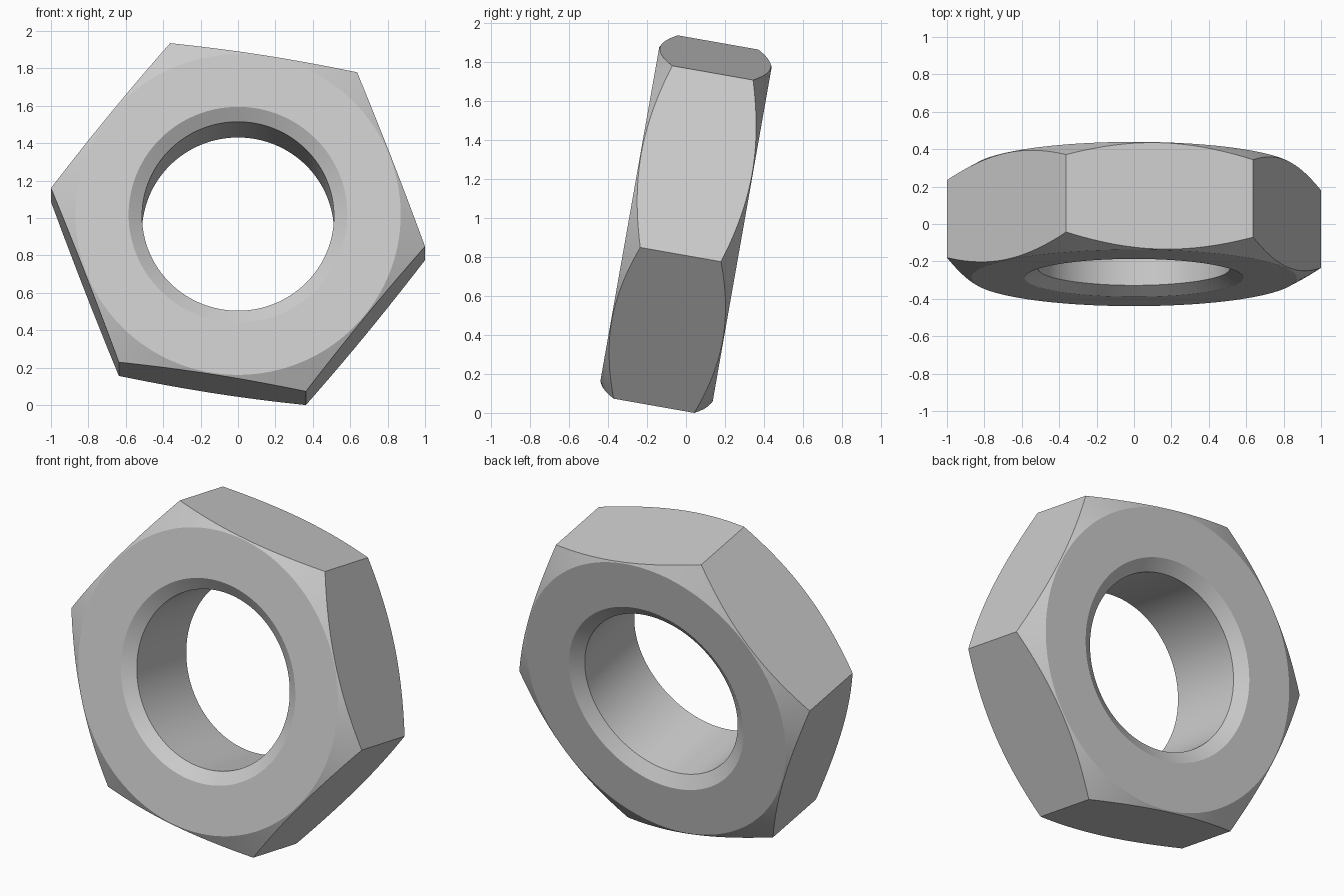
import bpy, bmesh, math
from mathutils import Matrix

if "Cube" in bpy.data.objects:
    bpy.data.objects.remove(bpy.data.objects["Cube"])

# Main dimensions
R = 1.0125                     # hexagon corner radius
APOTHEM = R * math.cos(math.pi / 6)
HALF = 0.2925                  # half thickness
FLAT = 0.87                    # radius where the 30 degree chamfer starts
BORE, SINK, SINK_DEPTH = 0.513, 0.585, 0.05
SEG = 144                      # multiple of 6 so the corners are exact


def section(angle):
    """Closed radial section (radius, height) of the nut at an angle from a corner."""
    hex_r = APOTHEM / math.cos(angle % (math.pi / 3) - math.pi / 6)
    shoulder = HALF - (hex_r - FLAT) * math.tan(math.pi / 6)
    half = [(BORE, HALF - SINK_DEPTH), (SINK, HALF), (FLAT, HALF), (hex_r, shoulder)]
    return half + [(r, -h) for r, h in reversed(half)]


# Hexagon nut: sweep the section around the axis
bm = bmesh.new()
rings = []
for i in range(SEG):
    a = 2 * math.pi * i / SEG
    rings.append([bm.verts.new((r * math.cos(a), r * math.sin(a), h))
                  for r, h in section(a)])
for i in range(SEG):
    p, q = rings[i], rings[(i + 1) % SEG]
    for j in range(8):
        k = (j + 1) % 8
        bm.faces.new((p[j], q[j], q[k], p[k]))
bmesh.ops.recalc_face_normals(bm, faces=bm.faces)

# Turn the corners, stand the nut upright, lean it back and rest it on the ground
bm.transform(Matrix.Rotation(math.radians(-10), 4, 'X')
             @ Matrix.Rotation(math.radians(90), 4, 'X')
             @ Matrix.Rotation(math.radians(-9), 4, 'Z'))
low = min(v.co.z for v in bm.verts)
bm.transform(Matrix.Translation((0, 0, -low)))

mesh = bpy.data.meshes.new("hex_nut")
bm.to_mesh(mesh)
bm.free()
nut = bpy.data.objects.new("hex_nut", mesh)
bpy.context.collection.objects.link(nut)

# Plain grey metal
grey = bpy.data.materials.new("grey metal")
grey.diffuse_color = (0.6, 0.6, 0.6, 1)
grey.use_nodes = True
grey.node_tree.nodes["Principled BSDF"].inputs["Base Color"].default_value = grey.diffuse_color
mesh.materials.append(grey)

# Smooth bore and chamfers, sharp edges elsewhere
bpy.context.view_layer.objects.active = nut
nut.select_set(True)
bpy.ops.object.shade_smooth_by_angle(angle=math.radians(20))
